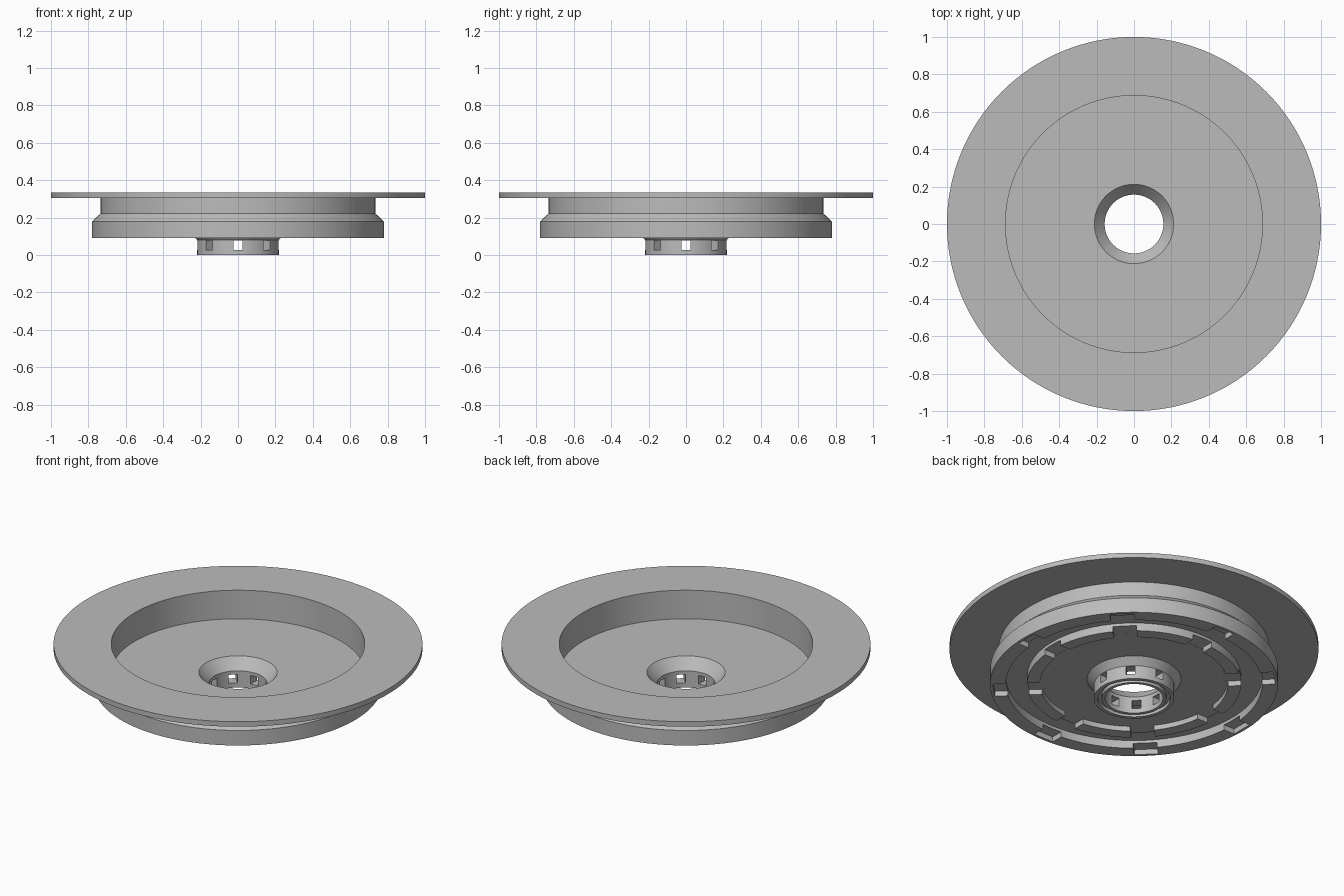
import bpy
import bmesh
from math import radians, tau
from mathutils import Matrix

cube = bpy.data.objects.get("Cube")
if cube:
    bpy.data.objects.remove(cube, do_unlink=True)

SEGMENTS = 128

grey = bpy.data.materials.new("plain_grey")
grey.use_nodes = True
colour = (0.5, 0.5, 0.5, 1)
grey.diffuse_color = colour
grey.node_tree.nodes["Principled BSDF"].inputs["Base Color"].default_value = colour


def add_object(name, bm):
    bmesh.ops.recalc_face_normals(bm, faces=bm.faces[:])
    mesh = bpy.data.meshes.new(name)
    bm.to_mesh(mesh)
    bm.free()
    mesh.materials.append(grey)
    obj = bpy.data.objects.new(name, mesh)
    bpy.context.collection.objects.link(obj)
    return obj


def lathe(name, profile):
    """Spin a closed (radius, height) outline around the z axis."""
    bm = bmesh.new()
    rings = []
    for i in range(SEGMENTS):
        turn = Matrix.Rotation(tau * i / SEGMENTS, 3, 'Z')
        rings.append([bm.verts.new(turn @ Matrix.Identity(3).col[0] * r) for r, z in profile])
        for v, (r, z) in zip(rings[-1], profile):
            v.co.z = z
    n = len(profile)
    for i in range(SEGMENTS):
        a, b = rings[i], rings[(i + 1) % SEGMENTS]
        for j in range(n):
            k = (j + 1) % n
            bm.faces.new((a[j], b[j], b[k], a[k]))
    return add_object(name, bm)


def cut_radial(obj, inner, outer, width, bottom, top, count=8):
    """Cut evenly spaced radial boxes out of an object."""
    bm = bmesh.new()
    for i in range(count):
        place = (Matrix.Rotation(tau * i / count, 4, 'Z')
                 @ Matrix.Translation(((inner + outer) / 2, 0, (bottom + top) / 2))
                 @ Matrix.Diagonal((outer - inner, width, top - bottom, 1)))
        bmesh.ops.create_cube(bm, size=1, matrix=place)
    cutter = add_object("notch_cutter", bm)
    cutter.hide_render = True
    mod = obj.modifiers.new("notches", 'BOOLEAN')
    mod.operation = 'DIFFERENCE'
    mod.solver = 'EXACT'
    mod.object = cutter
    bpy.context.view_layer.objects.active = obj
    bpy.ops.object.modifier_apply(modifier=mod.name)
    bpy.data.objects.remove(cutter, do_unlink=True)


# Flanged pan: flat rim, well, necked skirt and grooved underside
pan = lathe("flanged_pan", [
    (0.212, 0.164), (0.687, 0.164), (0.687, 0.335), (1.0, 0.335),
    (1.0, 0.305), (0.735, 0.305), (0.735, 0.222), (0.78, 0.18),
    (0.78, 0.09), (0.695, 0.09), (0.695, 0.138), (0.58, 0.138),
    (0.58, 0.09), (0.51, 0.09), (0.51, 0.12), (0.255, 0.12),
])
cut_radial(pan, 0.49, 0.763, 0.13, 0.05, 0.121)

# Drain collar: funnel mouth leading to a slotted tube
collar = lathe("drain_collar", [
    (0.212, 0.164), (0.255, 0.12), (0.222, 0.085), (0.218, 0.08),
    (0.218, 0.0), (0.198, 0.0), (0.198, 0.02), (0.175, 0.02),
    (0.175, 0.0), (0.157, 0.0), (0.157, 0.1),
])
cut_radial(collar, 0.13, 0.26, 0.05, 0.028, 0.079)

# Smooth round walls, sharp rims
for obj in (pan, collar):
    bpy.ops.object.select_all(action='DESELECT')
    obj.select_set(True)
    bpy.context.view_layer.objects.active = obj
    bpy.ops.object.shade_smooth_by_angle(angle=radians(25))
